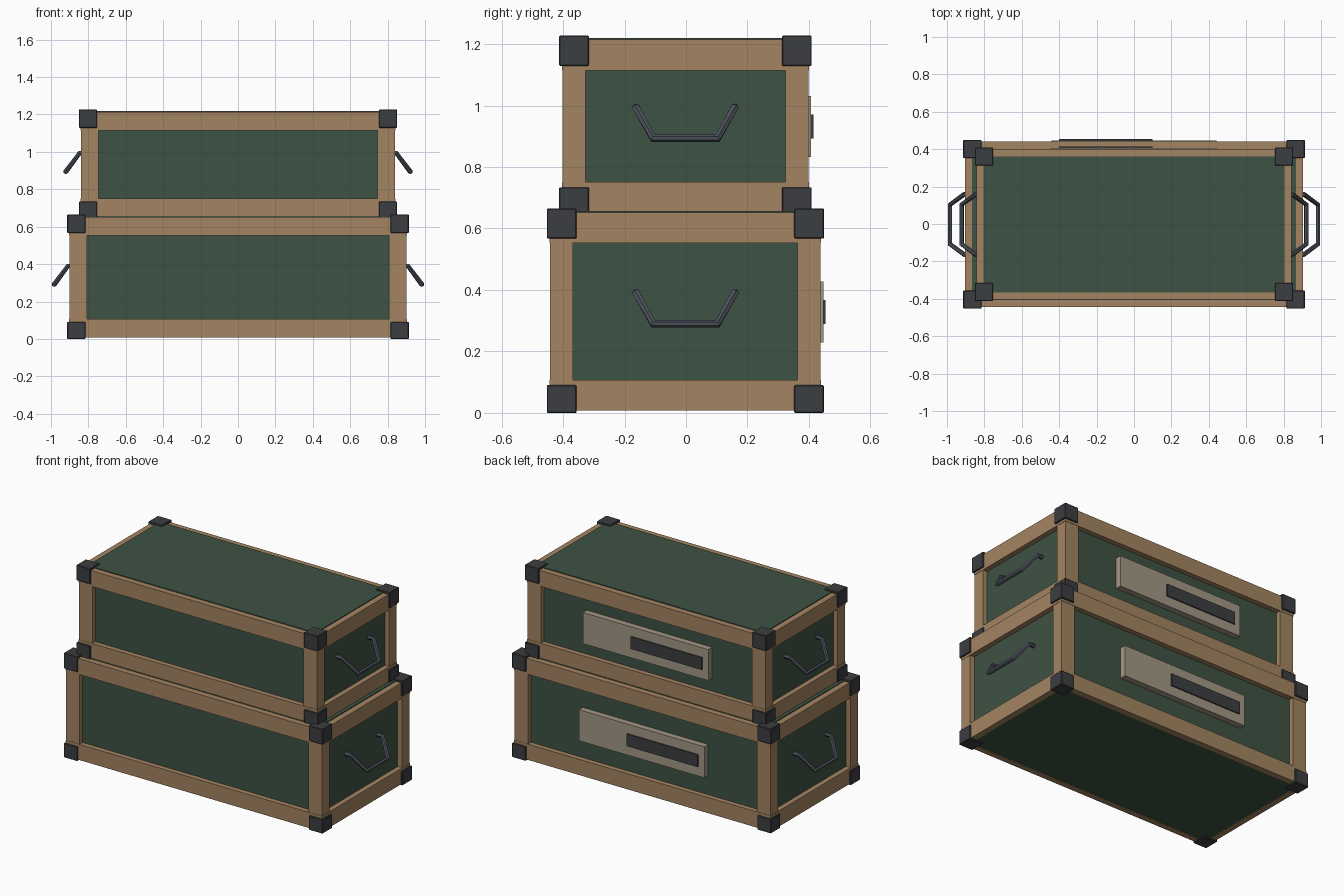
import bpy, bmesh
from mathutils import Matrix, Vector

if "Cube" in bpy.data.objects:
    bpy.data.objects.remove(bpy.data.objects["Cube"])


def material(name, rgb):
    m = bpy.data.materials.new(name)
    m.diffuse_color = (*rgb, 1)
    m.use_nodes = True
    m.node_tree.nodes["Principled BSDF"].inputs["Base Color"].default_value = m.diffuse_color
    return m


WOOD = material("wood", (0.37, 0.23, 0.12))
GREEN = material("green", (0.048, 0.085, 0.056))
DARK = material("dark_metal", (0.045, 0.047, 0.052))
STEEL = material("handle_steel", (0.075, 0.085, 0.11))
LABEL = material("label", (0.36, 0.31, 0.23))
YC = -0.002  # crate centre in y


def boxes(name, spans, mat, bevel=0.0):
    """One object made of axis-aligned boxes given as (low corner, high corner)."""
    bm = bmesh.new()
    for lo, hi in spans:
        lo, hi = Vector(lo), Vector(hi)
        size = [abs(c) for c in hi - lo]
        bmesh.ops.create_cube(bm, size=1, matrix=Matrix.Translation((lo + hi) / 2)
                              @ Matrix.Diagonal((*size, 1)))
    me = bpy.data.meshes.new(name)
    bm.to_mesh(me)
    bm.free()
    me.materials.append(mat)
    ob = bpy.data.objects.new(name, me)
    ob.location.y = YC
    bpy.context.collection.objects.link(ob)
    if bevel:
        mod = ob.modifiers.new("bevel", 'BEVEL')
        mod.width, mod.segments = bevel, 1
    return ob


def handle(name, side, hx, z):
    """Drooping three-sided carry handle on an end panel."""
    pts = [(hx - 0.035, -0.16, z), (hx + 0.005, -0.16, z), (hx + 0.08, -0.105, z - 0.1)]
    pts += [(x, -y, h) for x, y, h in reversed(pts)]
    cu = bpy.data.curves.new(name, 'CURVE')
    cu.dimensions = '3D'
    cu.bevel_depth, cu.bevel_resolution, cu.use_fill_caps = 0.0135, 1, True
    sp = cu.splines.new('POLY')
    sp.points.add(len(pts) - 1)
    for p, (x, y, h) in zip(sp.points, pts):
        p.co = (side * x, y, h, 1)
    sp.use_smooth = False
    cu.materials.append(STEEL)
    ob = bpy.data.objects.new(name, cu)
    ob.location.y = YC
    bpy.context.collection.objects.link(ob)


def crate(name, hx, hy, z0, z1, plate_z, handle_z):
    """hx, hy: frame half sizes; z0, z1: bottom and top of the corner caps."""
    t, b = 0.038, 0.007           # rail thickness, frame inset inside the caps
    signs = [(sx, sy) for sx in (-1, 1) for sy in (-1, 1)]
    levels = [(z0 + b, z0 + 0.107), (z1 - 0.113, z1 - 0.013)]

    # Green body, recessed behind the frame on the sides
    r = 0.032
    boxes(name + "_body", [((-hx + r, -hy + r, z0 + 0.01), (hx - r, hy - r, z1 - 0.014))], GREEN)
    boxes(name + "_lid", [((-hx + t, -hy + t, z1 - 0.05), (hx - t, hy - t, z1 - 0.008))], GREEN)

    # Wooden rails round the top and bottom
    rails = []
    for a, c in levels:
        for s in (-1, 1):
            rails.append(((-hx, s * (hy - t), a), (hx, s * hy, c)))
            rails.append(((s * (hx - t), -hy + t, a), (s * hx, hy - t, c)))
    boxes(name + "_rails", rails, WOOD)

    # Corner posts
    e = 0.002
    boxes(name + "_posts", [((sx * (hx - 0.097), sy * (hy - 0.077), levels[0][1]),
                             (sx * (hx - e), sy * (hy - e), levels[1][0]))
                            for sx, sy in signs], WOOD)

    # Metal corner caps
    caps = [((sx * (hx - 0.088), sy * (hy - 0.088), a), (sx * (hx + 0.009), sy * (hy + 0.009), c))
            for sx, sy in signs for a, c in ((z0, z0 + 0.09), (z1 - 0.098, z1))]
    boxes(name + "_corner_caps", caps, DARK, 0.003)

    # Back plate with its dark strip
    boxes(name + "_back_plate", [((-0.442, hy - r - 0.002, plate_z - 0.099),
                                  (0.442, hy + 0.007, plate_z + 0.099))], LABEL)
    boxes(name + "_back_strip", [((-0.40, hy, plate_z - 0.039),
                                  (0.10, hy + 0.0145, plate_z + 0.039))], DARK)

    for side, label in ((-1, "left"), (1, "right")):
        handle(f"{name}_{label}_handle", side, hx, handle_z)


crate("lower_crate", 0.904, 0.442, 0.0, 0.665, 0.328, 0.39)
crate("upper_crate", 0.842, 0.402, 0.644, 1.227, 0.932, 0.993)
